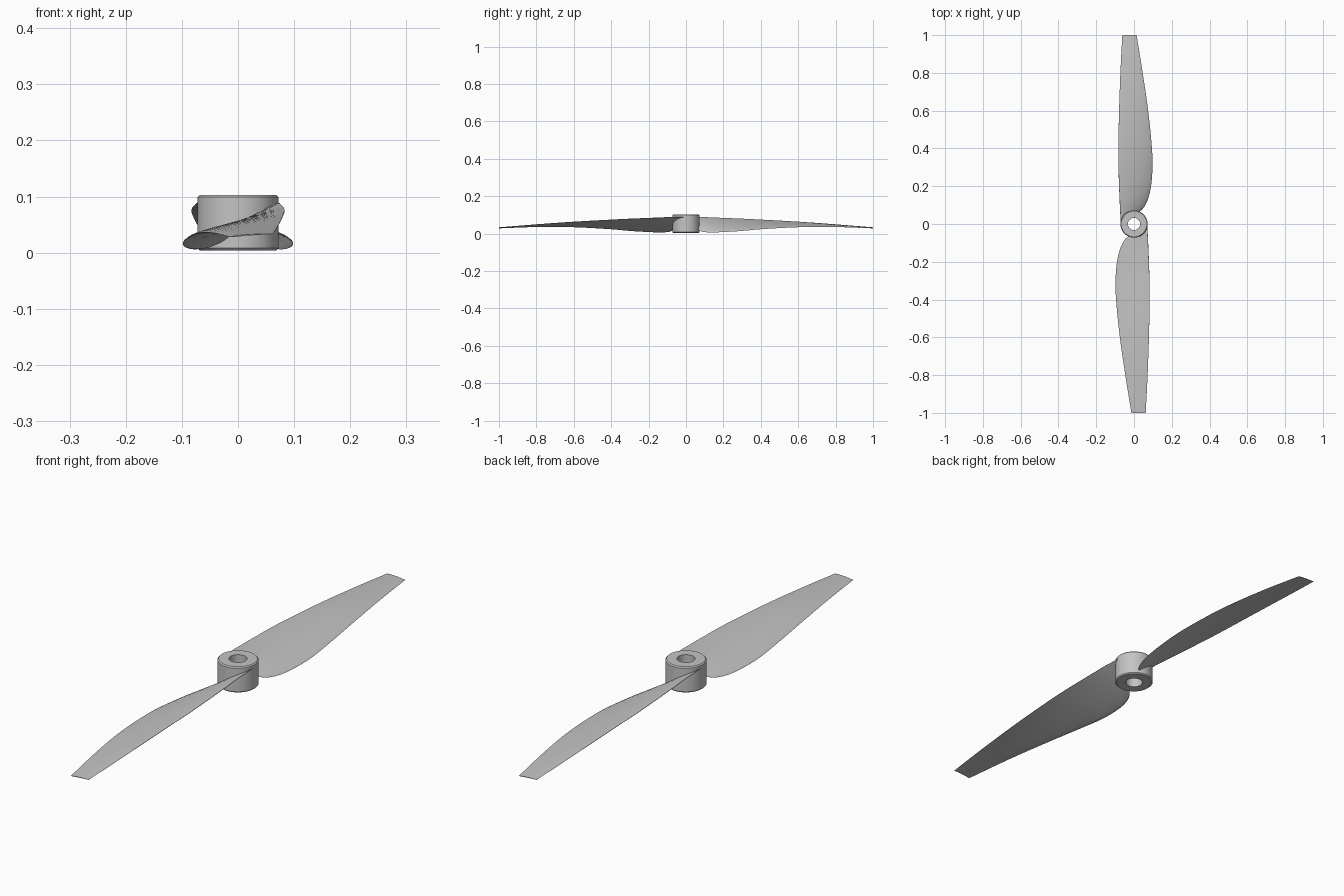
import bpy, bmesh, math
from mathutils import Vector

cube = bpy.data.objects.get("Cube")
if cube:
    bpy.data.objects.remove(cube, do_unlink=True)

grey = bpy.data.materials.new("light grey")
grey.use_nodes = True
grey.diffuse_color = (0.55, 0.55, 0.55, 1)
grey.node_tree.nodes["Principled BSDF"].inputs["Base Color"].default_value = grey.diffuse_color


def finish(bm, name, angle=30):
    bmesh.ops.recalc_face_normals(bm, faces=bm.faces)
    mesh = bpy.data.meshes.new(name)
    bm.to_mesh(mesh)
    bm.free()
    mesh.materials.append(grey)
    obj = bpy.data.objects.new(name, mesh)
    bpy.context.collection.objects.link(obj)
    bpy.ops.object.select_all(action='DESELECT')
    obj.select_set(True)
    bpy.context.view_layer.objects.active = obj
    bpy.ops.object.shade_smooth_by_angle(angle=math.radians(angle))
    return obj


def bridge(bm, a, b):
    for i in range(len(a)):
        j = (i + 1) % len(a)
        bm.faces.new((a[i], a[j], b[j], b[i]))


# Hub: bored cylinder with small chamfers, turned from a (radius, z) profile
def make_hub():
    profile = [(0.032, 0.004), (0.068, 0.004), (0.072, 0.008),
               (0.072, 0.099), (0.068, 0.103), (0.032, 0.103)]
    sides = 64
    bm = bmesh.new()
    rings = []
    for k in range(sides):
        a = math.tau * k / sides
        rings.append([bm.verts.new((r * math.cos(a), r * math.sin(a), z)) for r, z in profile])
    for k in range(sides):
        bridge(bm, rings[k], rings[(k + 1) % sides])
    finish(bm, "hub")


# Blade stations: y, straight edge x and z, curved edge x and z, thickness
STATIONS = [
    (0.00, -0.071, 0.088, -0.047, 0.065, 0.012),
    (0.045, -0.072, 0.088, 0.002, 0.035, 0.014),
    (0.08, -0.074, 0.088, 0.046, 0.012, 0.015),
    (0.13, -0.076, 0.086, 0.073, 0.006, 0.015),
    (0.20, -0.079, 0.083, 0.090, 0.008, 0.014),
    (0.30, -0.082, 0.079, 0.098, 0.014, 0.013),
    (0.40, -0.083, 0.074, 0.095, 0.023, 0.012),
    (0.60, -0.079, 0.063, 0.075, 0.034, 0.010),
    (0.80, -0.072, 0.049, 0.046, 0.035, 0.007),
    (1.00, -0.062, 0.033, 0.014, 0.028, 0.004),
]


def smooth_stations(steps=4):
    pts = [Vector(s) for s in STATIONS]
    out = []
    for i in range(len(pts) - 1):
        p1, p2 = pts[i], pts[i + 1]
        span = p2[0] - p1[0]

        # Slope at a station from its neighbours, scaled to this span
        def slope(k):
            a, b = pts[max(k - 1, 0)], pts[min(k + 1, len(pts) - 1)]
            return (b - a) * (span / (b[0] - a[0]))
        m1, m2 = slope(i), slope(i + 1)
        for s in range(steps):
            t = s / steps
            v = (p1 * (2*t**3 - 3*t**2 + 1) + m1 * (t**3 - 2*t**2 + t)
                 + p2 * (3*t**2 - 2*t**3) + m2 * (t**3 - t**2))
            v[0] = p1[0] + span * t
            out.append(v)
    return out + [pts[-1]]


# Twisted airfoil section, rounded at the curved edge and thin at the straight one
def section(station, n=12):
    y, sx, sz, cx, cz, thick = station
    front, back = Vector((cx, y, cz)), Vector((sx, y, sz))
    chord = back - front
    up = Vector((chord.z, 0, -chord.x)).normalized()

    def point(u, side):
        half = thick * 2.6 * (0.2969*u**0.5 - 0.126*u - 0.3516*u**2 + 0.2843*u**3 - 0.1015*u**4)
        camber = thick * 1.2 * u * (1 - u)
        return front + chord * u + up * (camber + side * (half + thick * 0.04 * u))
    us = [(1 - math.cos(math.pi * k / n)) / 2 for k in range(n + 1)]
    return [point(u, 1) for u in us] + [point(u, -1) for u in reversed(us[1:])]


def make_blade(name, turn):
    bm = bmesh.new()
    rings = [[bm.verts.new((turn * p.x, turn * p.y, p.z)) for p in section(s)]
             for s in smooth_stations()]
    for a, b in zip(rings, rings[1:]):
        bridge(bm, a, b)
    bm.faces.new(rings[0])
    bm.faces.new(rings[-1])
    finish(bm, name, 40)


make_hub()
make_blade("back_blade", 1)
make_blade("front_blade", -1)
